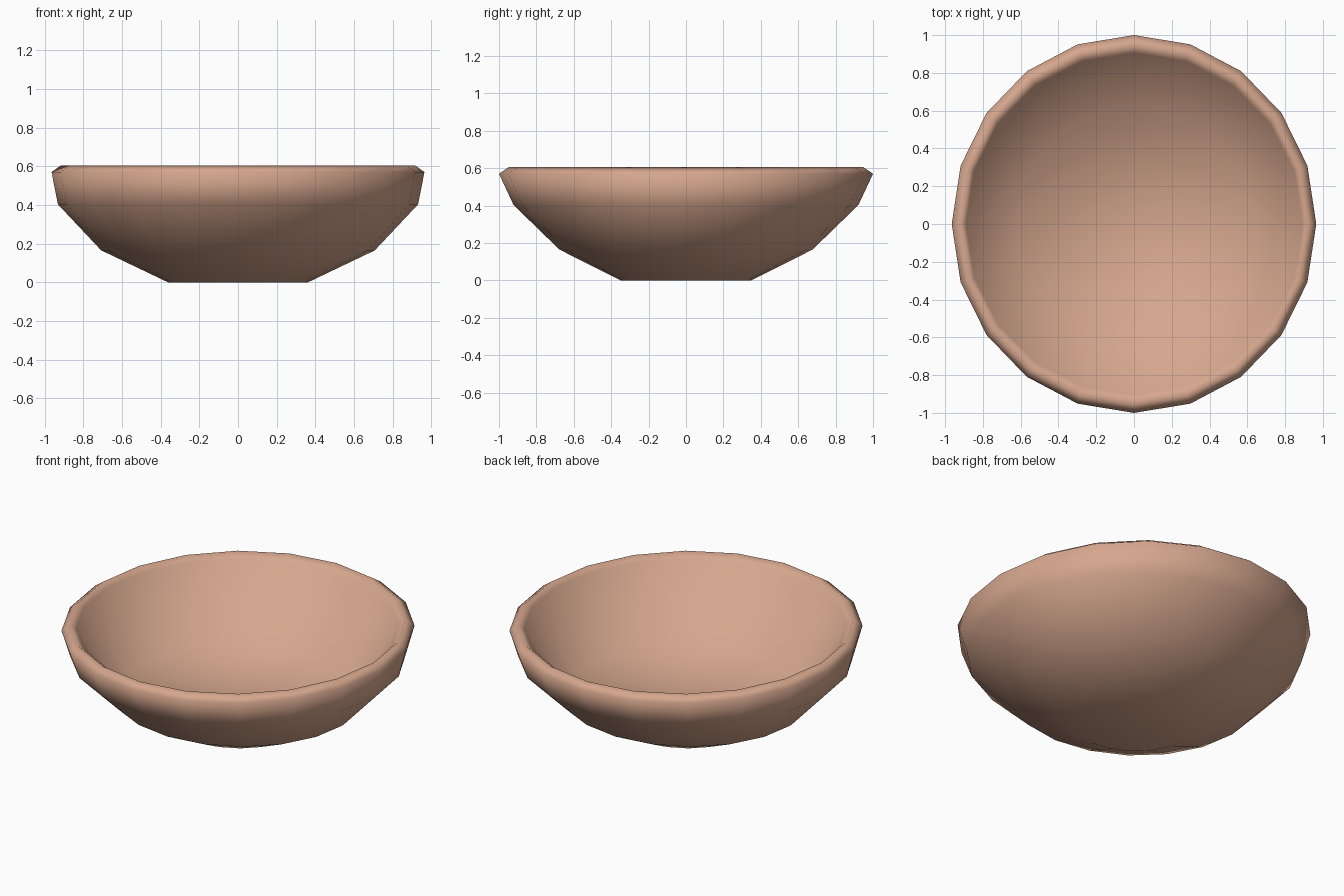
import bpy, bmesh, math

if "Cube" in bpy.data.objects:
    bpy.data.objects.remove(bpy.data.objects["Cube"])

SIDES = 20
# cross-section rings, outside bottom -> rim -> inside bottom: (x radius, y radius, z)
RINGS = [
    (0.363, 0.350, 0.0),
    (0.708, 0.677, 0.165),
    (0.932, 0.922, 0.403),
    (0.965, 1.000, 0.570),
    (0.917, 0.948, 0.605),
    (0.890, 0.906, 0.575),
    (0.630, 0.620, 0.190),
]

clay = bpy.data.materials.new("terracotta clay")
clay.diffuse_color = (0.67, 0.385, 0.27, 1)
clay.use_nodes = True
clay.node_tree.nodes["Principled BSDF"].inputs["Base Color"].default_value = clay.diffuse_color

# bowl wall: bridge the elliptical rings, cap both ends
bm = bmesh.new()
loops = []
for rx, ry, z in RINGS:
    loops.append([bm.verts.new((rx * math.cos(2 * math.pi * i / SIDES),
                                ry * math.sin(2 * math.pi * i / SIDES), z))
                  for i in range(SIDES)])
for a, b in zip(loops, loops[1:]):
    for i in range(SIDES):
        j = (i + 1) % SIDES
        bm.faces.new((a[i], a[j], b[j], b[i]))

# underside and inner floor
bm.faces.new(loops[0][::-1])
bm.faces.new(loops[-1])
bmesh.ops.recalc_face_normals(bm, faces=bm.faces[:])
for f in bm.faces:
    f.smooth = True

mesh = bpy.data.meshes.new("bowl")
bm.to_mesh(mesh)
bm.free()
mesh.materials.append(clay)
bowl = bpy.data.objects.new("bowl", mesh)
bpy.context.collection.objects.link(bowl)
